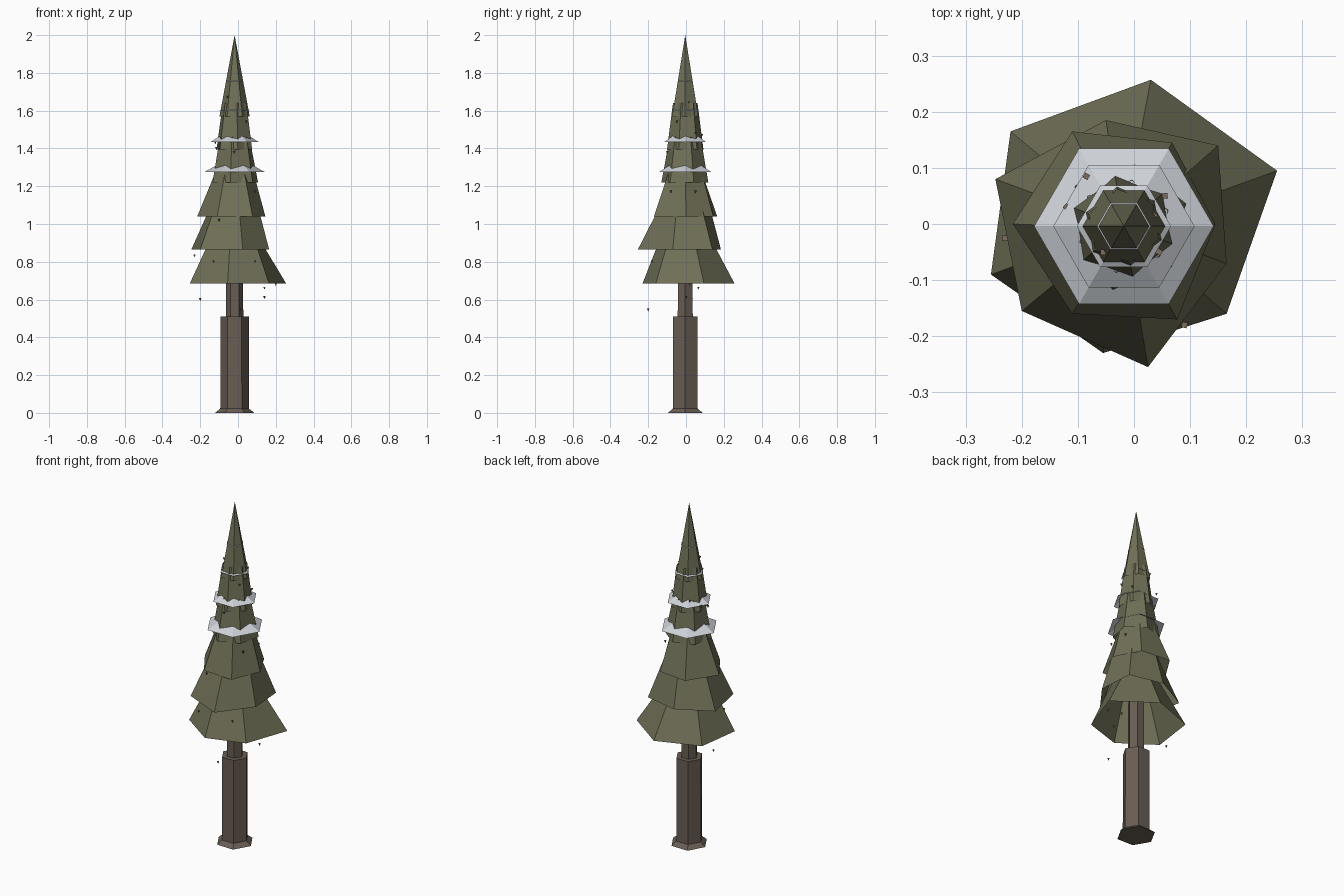
import bpy, bmesh, math, random
from mathutils import Vector

if "Cube" in bpy.data.objects:
    bpy.data.objects.remove(bpy.data.objects["Cube"])

random.seed(4)
CX, CY = -0.018, -0.004


def material(name, rgb):
    m = bpy.data.materials.new(name)
    m.diffuse_color = (*rgb, 1)
    m.use_nodes = True
    m.node_tree.nodes["Principled BSDF"].inputs["Base Color"].default_value = m.diffuse_color
    return m


NEEDLES = material("needles", (0.16, 0.16, 0.095))
BARK = material("bark", (0.14, 0.11, 0.088))
SNOW = material("snow", (0.62, 0.65, 0.69))
CONE = material("pine_cone", (0.2, 0.15, 0.11))


def hexagon(r, z, turn=0, jitter=0):
    pts = []
    for i in range(6):
        a = math.radians(turn + 60 * i)
        k = r * (1 + random.uniform(-jitter, jitter))
        pts.append((CX + k * math.cos(a), CY + k * math.sin(a), z))
    return pts


def loft(name, rings, mat, cap_bottom=False, cap_top=False):
    """Join a stack of six-sided rings; a single-point ring is an apex."""
    bm = bmesh.new()
    vs = [[bm.verts.new(p) for p in ring] for ring in rings]
    for lo, hi in zip(vs, vs[1:]):
        for i in range(6):
            j = (i + 1) % 6
            if len(hi) == 1:
                bm.faces.new((lo[i], lo[j], hi[0]))
            else:
                bm.faces.new((lo[i], lo[j], hi[j], hi[i]))
    if cap_bottom:
        bm.faces.new(vs[0][::-1])
    if cap_top:
        bm.faces.new(vs[-1])
    me = bpy.data.meshes.new(name)
    bm.to_mesh(me)
    bm.free()
    me.materials.append(mat)
    ob = bpy.data.objects.new(name, me)
    bpy.context.collection.objects.link(ob)
    return ob


# Trunk: flared foot, thick lower part, thin upper part
loft("root_flare", [hexagon(0.107, 0, 0, 0.04), hexagon(0.06, 0.035)], BARK, True, True)
loft("lower_trunk", [hexagon(0.076, 0.01), hexagon(0.075, 0.51)], BARK, True, True)
loft("upper_trunk", [hexagon(0.046, 0.5), hexagon(0.044, 0.95)], BARK, True, True)

# Three wide, uneven branch tiers, open underneath
wide = [
    (0.685, 0.13, 20, [(0.255, 0.095), (0.03, 0.257), (-0.22, 0.165),
                       (-0.255, -0.09), (-0.055, -0.23), (0.165, -0.16)]),
    (0.865, 0.125, 40, [(0.15, 0.14), (-0.05, 0.185), (-0.247, 0.08),
                        (-0.2, -0.155), (0.025, -0.255), (0.165, -0.07)]),
    (1.04, 0.095, 0, [(0.145, 0), (0.068, 0.145), (-0.11, 0.165),
                      (-0.216, 0), (-0.11, -0.16), (0.077, -0.17)]),
]
for n, (z, top, turn, pts) in enumerate(wide):
    loft(f"branch_tier_{n + 1}", [[(x, y, z) for x, y in pts],
                                  hexagon(top, z + 0.25, turn)], NEEDLES)

# Narrow upper tiers and the pointed tip
loft("branch_tier_4", [hexagon(0.127, 1.22, 20, 0.04), hexagon(0.083, 1.46, 20)], NEEDLES)
loft("branch_tier_5", [hexagon(0.1, 1.395, 40, 0.04), hexagon(0.066, 1.64, 40)], NEEDLES)
loft("tree_tip", [hexagon(0.08, 1.57), [(CX, CY, 2.0)]], NEEDLES)

# Snow collars
for n, (r, z, h) in enumerate([(0.16, 1.275, 0.09), (0.126, 1.435, 0.08),
                               (0.084, 1.6, 0.045), (0.048, 1.757, 0.028)]):
    loft(f"snow_collar_{n + 1}", [hexagon(r, z), [(CX, CY, z + h)]], SNOW)

# Tiny scattered pine cones
spots = [(-0.23, -0.025, 0.83), (-0.2, 0.03, 0.6), (0.01, -0.2, 0.545),
         (0.14, 0.065, 0.66), (0.14, 0.0, 0.61), (0.2, 0.02, 0.68),
         (-0.13, -0.18, 0.8), (0.09, -0.18, 0.8), (-0.03, 0.13, 0.78),
         (-0.1, -0.15, 1.02), (0.09, -0.08, 1.17), (0.1, 0.05, 1.17),
         (-0.07, -0.09, 1.24), (-0.115, -0.04, 1.4), (-0.12, 0.03, 1.43),
         (-0.02, -0.1, 1.38), (0.045, -0.05, 1.54), (0.055, 0.05, 1.48),
         (-0.055, -0.05, 1.67), (-0.02, -0.055, 1.64), (0.035, 0.015, 1.64),
         (-0.085, 0.085, 1.47)]
for n, p in enumerate(spots):
    bpy.ops.mesh.primitive_cone_add(vertices=4, radius1=0.007, radius2=0, depth=0.015,
                                    location=p, rotation=(math.pi, 0, random.random()))
    ob = bpy.context.object
    ob.name = f"pine_cone_{n + 1}"
    ob.data.materials.append(CONE)
